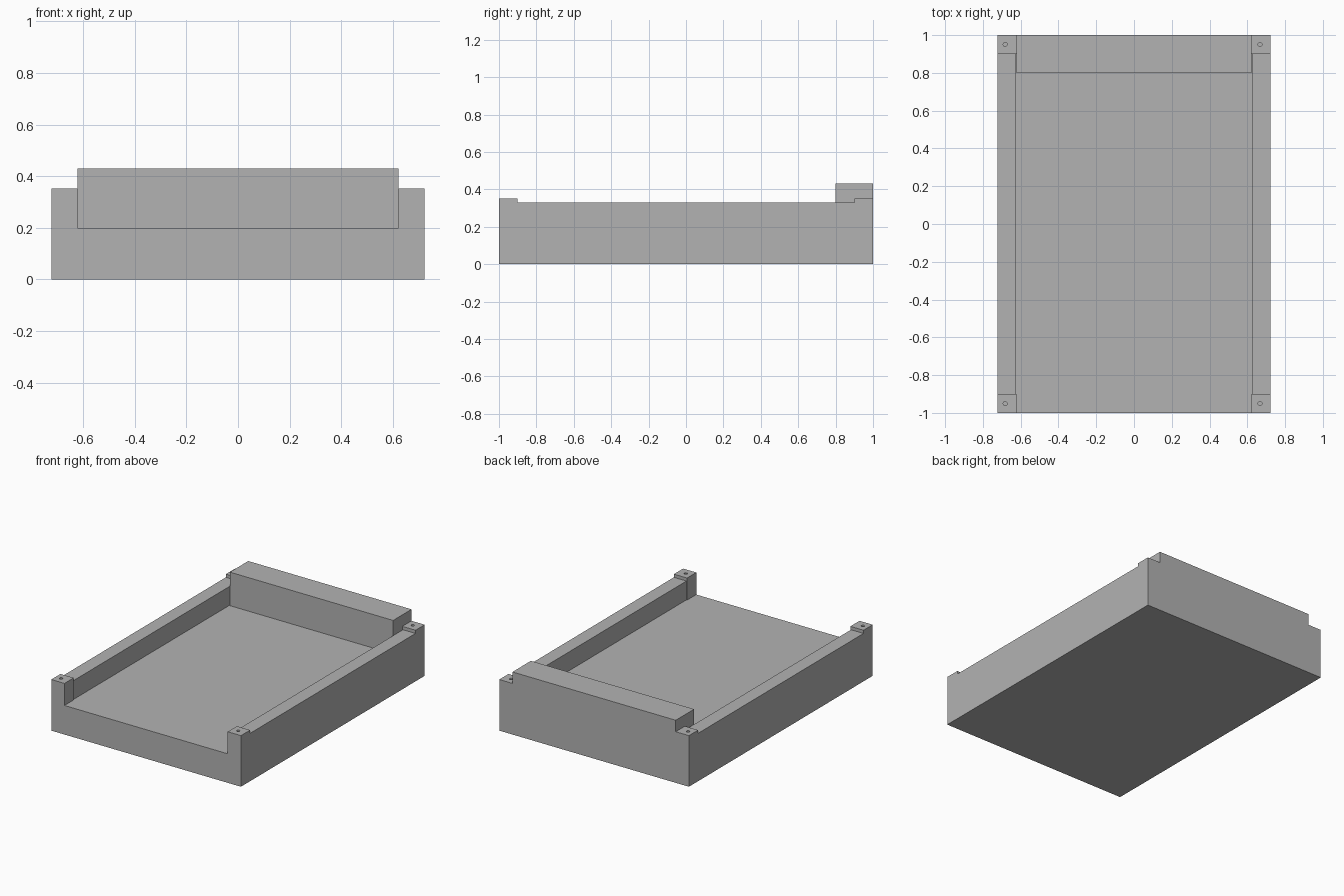
import bpy, bmesh, math
from mathutils import Matrix

if "Cube" in bpy.data.objects:
    bpy.data.objects.remove(bpy.data.objects["Cube"])

W, L = 0.7225, 1.0            # half width, half length
FLOOR, RAIL, POST, BLOCK = 0.20, 0.33, 0.352, 0.431
RAIL_IN, POST_IN = 0.627, 0.622

grey = bpy.data.materials.new("grey")
grey.diffuse_color = (0.45, 0.45, 0.45, 1)
grey.use_nodes = True
grey.node_tree.nodes["Principled BSDF"].inputs["Base Color"].default_value = grey.diffuse_color


def finish(name, bm):
    mesh = bpy.data.meshes.new(name)
    bm.to_mesh(mesh)
    bm.free()
    mesh.materials.append(grey)
    ob = bpy.data.objects.new(name, mesh)
    bpy.context.collection.objects.link(ob)
    return ob


def box(name, x0, x1, y0, y1, z1):
    bm = bmesh.new()
    m = (Matrix.Translation(((x0 + x1) / 2, (y0 + y1) / 2, z1 / 2))
         @ Matrix.Diagonal((x1 - x0, y1 - y0, z1, 1)))
    bmesh.ops.create_cube(bm, size=1, matrix=m)
    return finish(name, bm)


def hole(x, y, top, depth=0.1, r=0.011):
    bm = bmesh.new()
    bmesh.ops.create_cone(bm, cap_ends=True, segments=12, radius1=r, radius2=r,
                          depth=2 * depth, matrix=Matrix.Translation((x, y, top)))
    return finish("screw_hole_cutter", bm)


def combine(target, part, operation):
    mod = target.modifiers.new("join", 'BOOLEAN')
    mod.object, mod.operation, mod.solver = part, operation, 'EXACT'
    bpy.context.view_layer.objects.active = target
    bpy.ops.object.modifier_apply(modifier=mod.name)
    bpy.data.objects.remove(part)


# floor slab
tray = box("tray", -W, W, -L, L, FLOOR)

# thick raised block along the back
combine(tray, box("back_block", -POST_IN, POST_IN, 0.8, L, BLOCK), 'UNION')

for s in (-1, 1):
    # side rail
    x0, x1 = sorted((s * RAIL_IN, s * W))
    combine(tray, box("side_rail", x0, x1, -L, L, RAIL), 'UNION')
    # corner posts, slightly taller than the rail
    x0, x1 = sorted((s * POST_IN, s * W))
    for y0, y1 in ((-L, -0.9), (0.9, L)):
        combine(tray, box("corner_post", x0, x1, y0, y1, POST), 'UNION')

# screw holes in the posts
for x in (-0.682, 0.667):
    for y in (-0.951, 0.951):
        combine(tray, hole(x, y, POST), 'DIFFERENCE')

# merge coplanar faces left by the joins
bm = bmesh.new()
bm.from_mesh(tray.data)
bmesh.ops.remove_doubles(bm, verts=bm.verts, dist=1e-5)
bmesh.ops.dissolve_limit(bm, angle_limit=math.radians(1), verts=bm.verts, edges=bm.edges)
bm.to_mesh(tray.data)
bm.free()
